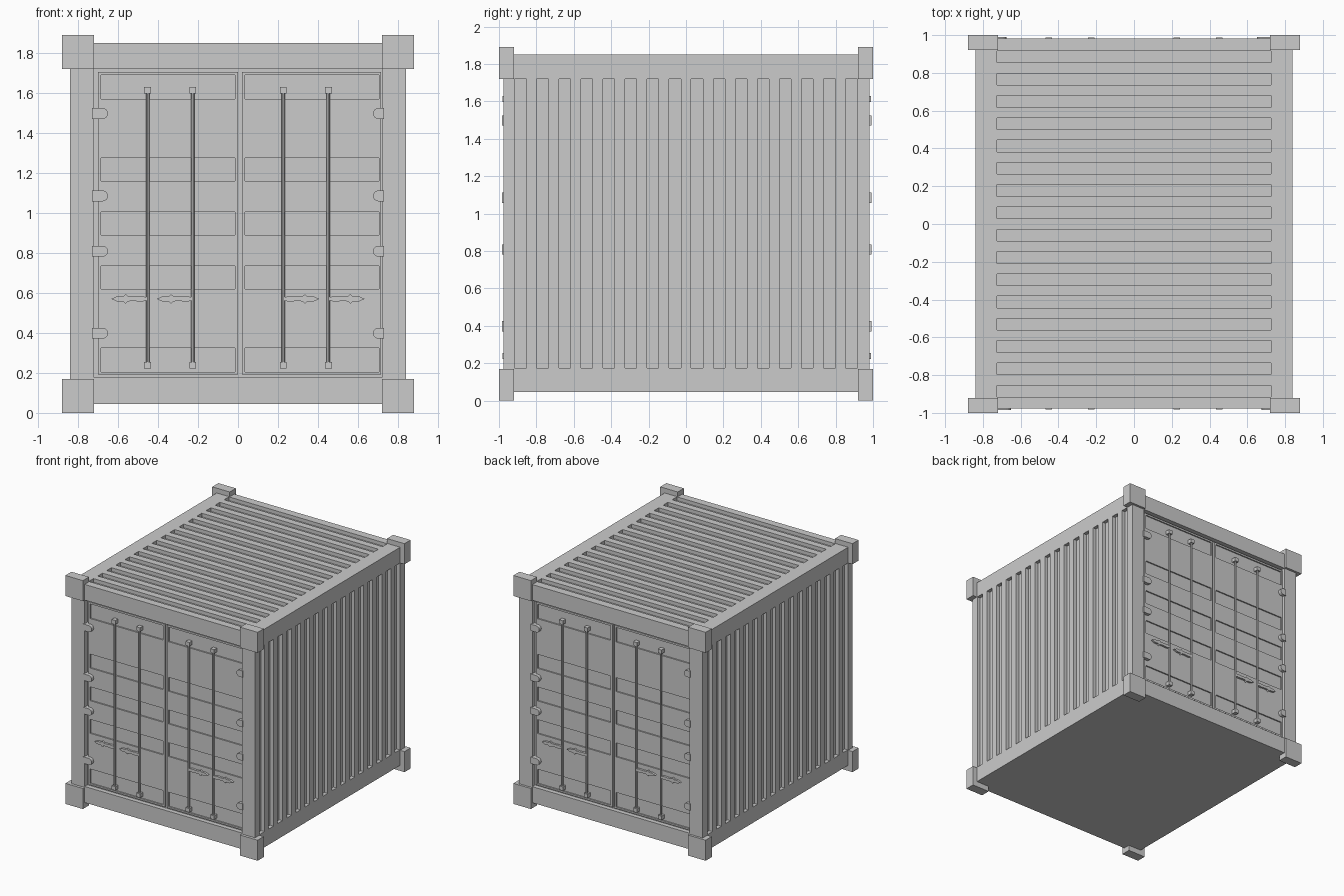
import bpy, bmesh, math
from mathutils import Matrix

if "Cube" in bpy.data.objects:
    bpy.data.objects.remove(bpy.data.objects["Cube"])

SHIFT = Matrix.Translation((0, 0.003, 0))
ENDS = {"front": SHIFT, "back": SHIFT @ Matrix.Rotation(math.pi, 4, 'Z')}


def add_box(bm, x0, x1, y0, y1, z0, z1):
    m = Matrix.Translation(((x0 + x1) / 2, (y0 + y1) / 2, (z0 + z1) / 2))
    bmesh.ops.create_cube(bm, size=1, matrix=m @ Matrix.Diagonal((x1 - x0, y1 - y0, z1 - z0, 1)))


def add_prism(bm, pts, y0, y1):
    """Extrude an x-z outline from y0 to y1."""
    face = bm.faces.new([bm.verts.new((x, y0, z)) for x, z in pts])
    ext = bmesh.ops.extrude_face_region(bm, geom=[face])
    verts = [v for v in ext["geom"] if isinstance(v, bmesh.types.BMVert)]
    bmesh.ops.translate(bm, verts=verts, vec=(0, y1 - y0, 0))


def finish(bm, name, matrix=Matrix()):
    bmesh.ops.recalc_face_normals(bm, faces=bm.faces)
    bm.transform(matrix)
    me = bpy.data.meshes.new(name)
    bm.to_mesh(me)
    bm.free()
    ob = bpy.data.objects.new(name, me)
    bpy.context.collection.objects.link(ob)
    return ob


def cut(ob, cutter):
    mod = ob.modifiers.new("cut", 'BOOLEAN')
    mod.operation, mod.solver, mod.object = 'DIFFERENCE', 'EXACT', cutter
    cutter.hide_render = True
    cutter.hide_viewport = True


# Body shell: side and roof corrugation grooves plus a door opening at each end
bm = bmesh.new()
add_box(bm, -0.84, 0.84, -0.977, 0.981, 0.045, 1.85)
body = finish(bm, "container_body")
bm = bmesh.new()
for i in range(16):
    y = 0.118 * (i - 7.5)
    a, b = y - 0.031, y + 0.031
    add_box(bm, -0.725, 0.725, a, b, 1.82, 1.95)
    for s in (-1, 1):
        x0, x1 = sorted((s * 0.81, s * 0.95))
        add_box(bm, x0, x1, a, b, 0.175, 1.72)
add_box(bm, -0.72, 0.72, -1.1, -0.94, 0.178, 1.72)
add_box(bm, -0.72, 0.72, 0.944, 1.1, 0.178, 1.72)
cut(body, finish(bm, "body_cutter"))

# Corner castings
bm = bmesh.new()
for sx in (-1, 1):
    for sy in (-1, 1):
        for z in (0, 1.72):
            x0, x1 = sorted((sx * 0.72, sx * 0.88))
            y0, y1 = sorted((sy * 0.92, sy))
            add_box(bm, x0, x1, y0, y1, z, z + 0.17)
finish(bm, "corner_castings")

for end, M in ENDS.items():
    # Two door leaves with recessed bands
    bm = bmesh.new()
    add_box(bm, -0.70, 0.0, -0.96, -0.93, 0.192, 1.705)
    add_box(bm, 0.02, 0.715, -0.96, -0.93, 0.192, 1.705)
    doors = finish(bm, end + "_doors", M)
    bm = bmesh.new()
    for z0, z1 in ((0.205, 0.325), (0.62, 0.735), (0.89, 1.005), (1.16, 1.275), (1.57, 1.69)):
        for x0 in (-0.685, 0.035):
            add_box(bm, x0, x0 + 0.67, -1.0, -0.949, z0, z1)
    cut(doors, finish(bm, end + "_door_cutter", M))

    # Locking rods with end brackets
    bm = bmesh.new()
    for x in (-0.452, -0.226, 0.226, 0.452):
        m = Matrix.Translation((x, -0.970, 0.925))
        bmesh.ops.create_cone(bm, cap_ends=True, segments=8, radius1=0.009, radius2=0.009,
                              depth=1.38, matrix=m)
        for z in (0.238, 1.613):
            add_box(bm, x - 0.017, x + 0.017, -0.985, -0.945, z - 0.016, z + 0.016)
    finish(bm, end + "_lock_rods", M)

    # Door handles pointing outwards from the rods
    bm = bmesh.new()
    half = [(0, 0.008), (0.025, 0.014), (0.06, 0.011), (0.092, 0.012), (0.105, 0.024),
            (0.117, 0.012), (0.15, 0.012)]
    outline = half + [(0.176, 0)] + [(x, -z) for x, z in reversed(half)]
    for s in (-1, 1):
        for x in (0.23, 0.457):
            add_prism(bm, [(s * (x + px), 0.57 + pz) for px, pz in outline], -0.977, -0.955)
    finish(bm, end + "_handles", M)

    # Round-ended hinges reaching out from the posts
    bm = bmesh.new()
    for s, tip in ((-1, 0.65), (1, 0.675)):
        for z in (0.398, 0.808, 1.085, 1.497):
            pts = [(s * 0.73, z - 0.027)]
            for k in range(9):
                a = math.pi * k / 8
                pts.append((s * (tip + 0.027 - 0.027 * math.sin(a)), z - 0.027 * math.cos(a)))
            pts.append((s * 0.73, z + 0.027))
            add_prism(bm, pts, -0.988, -0.935)
    finish(bm, end + "_hinges", M)
